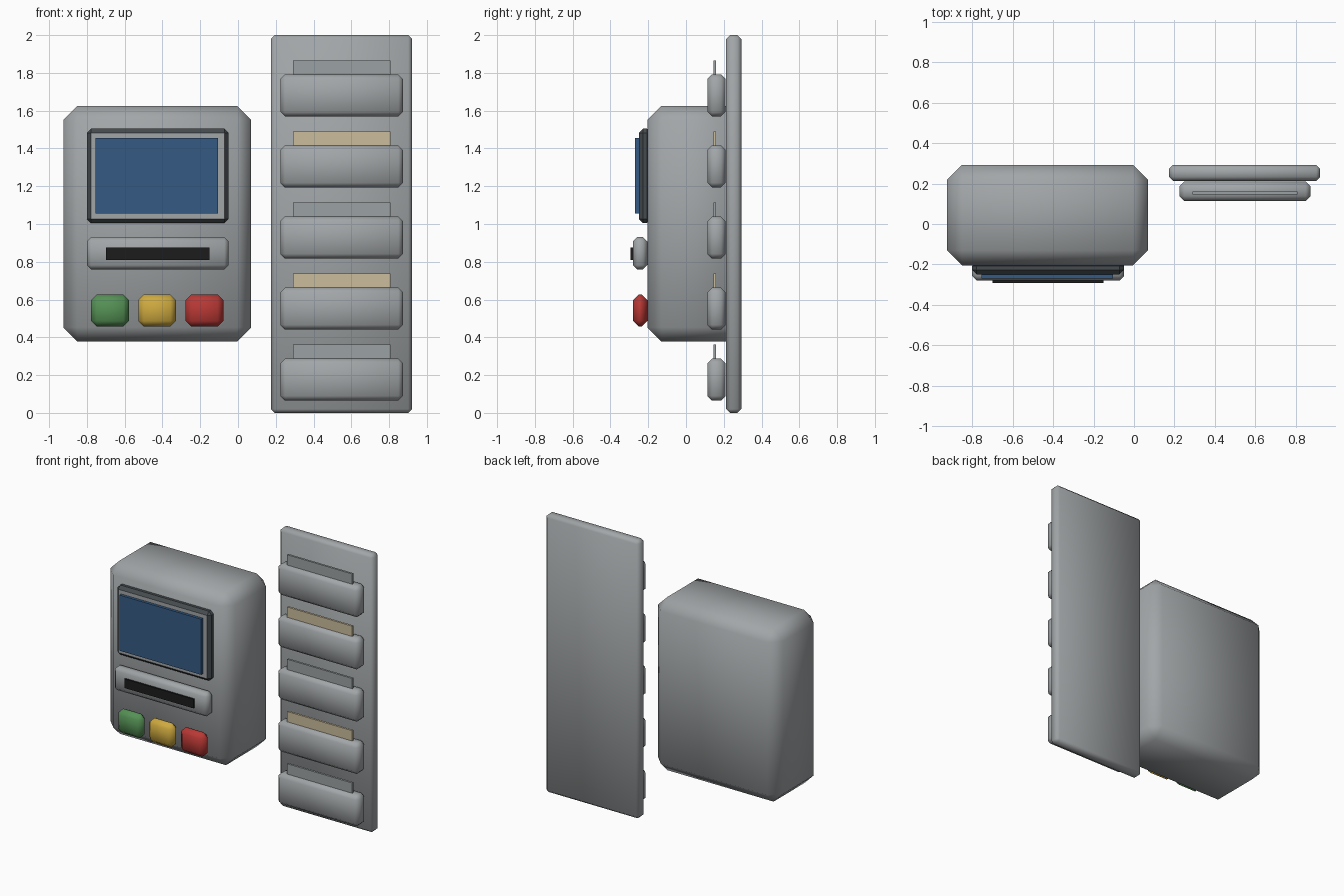
import bpy
import bmesh
from mathutils import Vector

if "Cube" in bpy.data.objects:
    bpy.data.objects.remove(bpy.data.objects["Cube"], do_unlink=True)


def material(name, rgb):
    m = bpy.data.materials.new(name)
    m.use_nodes = True
    m.diffuse_color = (*rgb, 1)
    m.node_tree.nodes["Principled BSDF"].inputs["Base Color"].default_value = (*rgb, 1)
    return m


grey = material("painted_grey", (0.36, 0.38, 0.39))
dark = material("dark_trim", (0.06, 0.07, 0.075))
black = material("slot_black", (0.012, 0.012, 0.012))
blue = material("screen_blue", (0.035, 0.105, 0.23))
green = material("button_green", (0.09, 0.28, 0.09))
yellow = material("button_yellow", (0.62, 0.40, 0.05))
red = material("button_red", (0.48, 0.04, 0.035))
cream = material("card_cream", (0.60, 0.51, 0.34))
card_grey = material("card_grey", (0.33, 0.36, 0.37))


def box(name, low, high, mat, bevel=0.0):
    """Box between two corners, with smooth-shaded chamfered edges if bevelled."""
    low, high = Vector(low), Vector(high)
    size, centre = high - low, (low + high) / 2
    bm = bmesh.new()
    bmesh.ops.create_cube(bm, size=1)
    for v in bm.verts:
        v.co = Vector(a * b for a, b in zip(v.co, size))
    if bevel:
        bmesh.ops.bevel(bm, geom=bm.edges[:], offset=bevel, segments=1,
                        profile=0.5, affect="EDGES")
    for f in bm.faces:
        f.smooth = bevel > 0
    mesh = bpy.data.meshes.new(name)
    bm.to_mesh(mesh)
    bm.free()
    mesh.materials.append(mat)
    obj = bpy.data.objects.new(name, mesh)
    obj.location = centre
    bpy.context.collection.objects.link(obj)
    return obj


# Terminal housing
FRONT = -0.205
box("terminal_body", (-0.925, FRONT, 0.378), (0.07, 0.293, 1.625), grey, 0.075)

# Screen: dark bezel with a grey front face, and a raised display
bezel = box("screen_bezel", (-0.80, -0.25, 1.005), (-0.05, FRONT + 0.02, 1.505), dark, 0.022)
bezel.data.materials.append(grey)
for face in bezel.data.polygons:
    face.use_smooth = False
    if face.normal.y < -0.9:
        face.material_index = 1
box("screen_display", (-0.755, -0.27, 1.055), (-0.105, -0.24, 1.455), blue)

# Card slot
box("slot_plate", (-0.80, -0.28, 0.76), (-0.05, FRONT, 0.93), grey, 0.022)
box("card_slot", (-0.70, -0.293, 0.81), (-0.15, -0.26, 0.875), black)

# Buttons
for i, (label, mat) in enumerate((("green", green), ("yellow", yellow), ("red", red))):
    x = -0.778 + i * 0.25
    box(f"{label}_button", (x, -0.28, 0.457), (x + 0.2, FRONT, 0.627), mat, 0.03)

# Wall rack with five pockets, each holding a card
box("rack_panel", (0.174, 0.213, 0), (0.921, 0.293, 2), grey, 0.02)
for i in range(5):
    z = 0.065 + i * 0.376
    box(f"pocket_{i + 1}", (0.224, 0.113, z), (0.874, 0.21, z + 0.223), grey, 0.025)
    box(f"card_{i + 1}", (0.29, 0.145, z + 0.06), (0.808, 0.16, z + 0.297),
        cream if i % 2 else card_grey)
